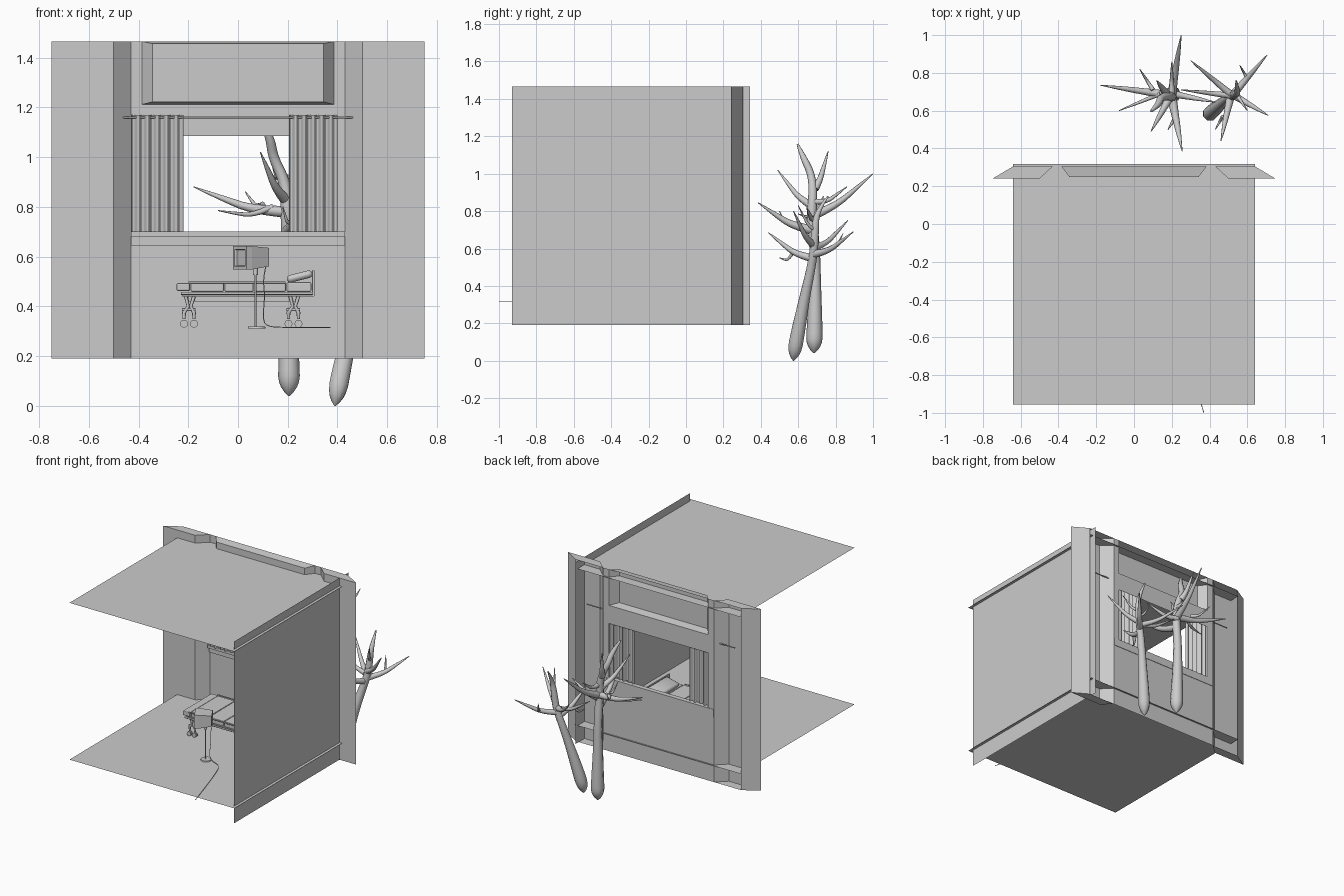
import bpy, bmesh, math
from mathutils import Vector, Matrix

if "Cube" in bpy.data.objects:
    bpy.data.objects.remove(bpy.data.objects["Cube"])


def mesh_obj(name, verts, faces):
    me = bpy.data.meshes.new(name)
    me.from_pydata(verts, [], faces)
    me.update()
    ob = bpy.data.objects.new(name, me)
    bpy.context.collection.objects.link(ob)
    return ob


def panels(name, quads):
    verts = [v for q in quads for v in q]
    faces, i = [], 0
    for q in quads:
        faces.append(tuple(range(i, i + len(q))))
        i += len(q)
    ob = mesh_obj(name, verts, faces)
    bm = bmesh.new()
    bm.from_mesh(ob.data)
    bmesh.ops.remove_doubles(bm, verts=bm.verts, dist=1e-4)
    bmesh.ops.recalc_face_normals(bm, faces=bm.faces)
    bm.to_mesh(ob.data)
    bm.free()
    return ob


def box(name, x, y, z, bevel=0.0, rot=None):
    bm = bmesh.new()
    bmesh.ops.create_cube(bm, size=1)
    bmesh.ops.scale(bm, verts=bm.verts, vec=(x[1]-x[0], y[1]-y[0], z[1]-z[0]))
    if bevel:
        bmesh.ops.bevel(bm, geom=bm.edges[:], offset=bevel, segments=2, profile=0.5, affect='EDGES')
    if rot:
        bmesh.ops.rotate(bm, verts=bm.verts, matrix=rot)
    bmesh.ops.translate(bm, verts=bm.verts, vec=((x[0]+x[1])/2, (y[0]+y[1])/2, (z[0]+z[1])/2))
    me = bpy.data.meshes.new(name)
    bm.to_mesh(me)
    bm.free()
    ob = bpy.data.objects.new(name, me)
    bpy.context.collection.objects.link(ob)
    return ob


def tubes(name, paths, sides=2, kind='POLY'):
    """paths: list of point lists, every point (x, y, z, radius)"""
    cu = bpy.data.curves.new(name, 'CURVE')
    cu.dimensions = '3D'
    cu.bevel_depth = 1.0
    cu.bevel_resolution = sides
    cu.resolution_u = 4
    cu.use_fill_caps = True
    for pts in paths:
        sp = cu.splines.new(kind)
        sp.points.add(len(pts) - 1)
        for p, (x, y, z, r) in zip(sp.points, pts):
            p.co = (x, y, z, 1)
            p.radius = r
        if kind == 'NURBS':
            sp.order_u = 3
            sp.use_endpoint_u = True
    ob = bpy.data.objects.new(name, cu)
    bpy.context.collection.objects.link(ob)
    bpy.ops.object.select_all(action='DESELECT')
    ob.select_set(True)
    bpy.context.view_layer.objects.active = ob
    bpy.ops.object.convert(target='MESH')
    ob = bpy.context.object
    bpy.ops.object.shade_smooth_by_angle(angle=math.radians(50))
    return ob


Z0, Z1, YW = 0.19, 1.465, 0.305

# Floor, ceiling and right wall: single sheets that cross each other
for name, z in (("floor", 0.31), ("ceiling", 1.41)):
    panels(name, [[(-.64, -.955, z), (.64, -.955, z), (.64, .317, z), (-.64, .317, z)]])
panels("right_wall", [[(.62, -.93, Z0), (.62, .342, Z0), (.62, .342, Z1), (.62, -.93, Z1)]])

# Hollow bevelled columns either side of the window
for side, s in (("left", -1), ("right", 1)):
    prof = [(.64*s, YW), (.75*s, .24), (.5*s, .24), (.43*s, YW)]
    q = [[(*a, Z0), (*b, Z0), (*b, Z1), (*a, Z1)] for a, b in zip(prof, prof[1:])]
    q += [[(*p, z) for p in prof] for z in (Z0, Z1)]
    panels(side + "_column", q)

# Window wall with opening and a projecting hollow pelmet above it
def flat(x0, x1, z0, z1):
    return [(x0, YW, z0), (x1, YW, z0), (x1, YW, z1), (x0, YW, z1)]

panels("window_wall", [flat(-.43, .43, Z0, .69), flat(-.43, -.385, .69, 1.085), flat(.385, .43, .69, 1.085),
                       flat(-.43, .43, 1.085, 1.212), flat(-.43, -.385, 1.212, Z1), flat(.385, .43, 1.212, Z1)])
outer = flat(-.385, .385, 1.212, Z1)
inner = [(-.343, .25, 1.222), (.343, .25, 1.222), (.343, .25, 1.456), (-.343, .25, 1.456)]
panels("pelmet", [inner] + [[outer[i], outer[(i+1) % 4], inner[(i+1) % 4], inner[i]] for i in range(4)])

# Window sill
box("window_sill", (-.43, .43), (.275, .308), (.68, .70))
box("sill_trim", (-.43, .43), (.29, .308), (.645, .68))

# Curtains and rod
tubes("curtain_rod", [[(-.575, .278, 1.16, .004), (.575, .278, 1.16, .004)]])
for name, x0, x1 in (("left_curtain", -.43, -.22), ("right_curtain", .205, .40)):
    n = 60
    row = []
    for i in range(n + 1):
        t = i / n
        row.append((x0 + (x1-x0)*t, .276 + .013*math.sin(t*11*math.pi) + .004*math.sin(t*17)))
    v = [(x, y, z) for z in (.70, 1.17) for x, y in row]
    ob = mesh_obj(name, v, [(i, i+1, n+2+i, n+1+i) for i in range(n)])
    ob.data.shade_smooth()

# Bed: frame, mattress, boards
BY0, BY1 = -.26, .06
box("bed_frame", (-.225, .305), (BY0+.01, BY1-.01), (.44, .458))
box("bed_subframe", (-.2, .245), (BY0+.05, BY1-.05), (.42, .44))
for i, (a, b) in enumerate(((-.19, -.057), (-.054, .063), (.066, .192), (.195, .295))):
    box(f"mattress_section_{i+1}", (a, b), (BY0+.012, BY1-.012), (.458, .497), .006)
box("bed_footboard", (-.247, -.193), (BY0, BY1), (.462, .493), .005)
box("bed_headboard", (.298, .308), (BY0+.01, BY1-.01), (.44, .545), .003)
for y in (BY0, BY1):
    tubes("bed_side_rail", [[(-.23, y, .452, .006), (.3, y, .452, .006)],
                            [(-.2, y, .495, .004), (.19, y, .495, .004)]])
pillow = box("pillow", (.195, .30), (BY0+.05, BY1-.05), (.505, .535), .013, Matrix.Rotation(math.radians(-14), 3, 'Y'))
pillow.data.shade_smooth()

# Bed legs with twin castors
for end, x in (("foot", -.195), ("head", .225)):
    for side, y in (("front", BY0+.035), ("back", BY1-.035)):
        tubes(f"bed_{end}_{side}_leg", [[(x-.015, y, .44, .007), (x-.005, y, .40, .007), (x-.022, y, .375, .008), (x-.022, y, .35, .006)],
                                        [(x+.018, y, .44, .007), (x+.005, y, .40, .007), (x+.018, y, .375, .008), (x+.018, y, .35, .006)],
                                        [(x-.03, y, .387, .006), (x+.025, y, .387, .006)]])
        for dx in (-.022, .018):
            for dy in (-.007, .007):
                tubes(f"bed_{end}_{side}_wheel", [[(x+dx, y+dy-.004, .33, .016), (x+dx, y+dy+.004, .33, .016)]], 3)

# Monitor turned towards the left, tapering to the back
R = Matrix.Translation((.055, -.46, .595)) @ Matrix.Rotation(math.radians(-60), 4, 'Z')
def ring(w, h, y, dz=0):
    return [tuple(R @ Vector((sx*w, y, sz*h + dz))) for sx, sz in ((-1, -1), (1, -1), (1, 1), (-1, 1))]

rings = [ring(.04, .031, -.045), ring(.043, .034, -.055), ring(.055, .047, -.055), ring(.055, .047, -.03), ring(.044, .037, .055, .003)]
q = [rings[0], rings[-1]]
for a, b in zip(rings, rings[1:]):
    q += [[a[i], a[(i+1) % 4], b[(i+1) % 4], b[i]] for i in range(4)]
panels("monitor", q)

# Monitor stand and cable
tubes("monitor_stand", [[(.07, -.46, .56, .010), (.07, -.46, .525, .010)], [(.07, -.46, .53, .004), (.07, -.46, .318, .004)]])
tubes("stand_base", [[(.075, -.46, .311, .036), (.075, -.46, .318, .034)]], 4)
tubes("monitor_cable", [[(.115, -.44, .57, .002), (.10, -.45, .52, .002), (.108, -.455, .44, .002), (.10, -.46, .36, .002), (.11, -.46, .318, .002),
                         (.2, -.49, .315, .002), (.24, -.58, .315, .002), (.31, -.8, .315, .002), (.37, -1.0, .315, .002)]], 1, 'NURBS')


# Bare trees: pointed thick trunk with tapering curved branches
def tree(name, trunk, branches):
    paths = [trunk]
    for start, tip, r in branches:
        a, b = Vector(start), Vector(tip)
        d = b - a
        m1 = a + d*.35 + Vector((0, 0, -.03))
        m2 = a + d*.7 + Vector((0, 0, -.015))
        paths.append([(*a, r), (*m1, r*.75), (*m2, r*.5), (*b, .002)])
    tubes(name, paths, 2, 'NURBS')

tree("tall_tree",
     [(.205, .685, .04, .003), (.205, .685, .075, .045), (.205, .688, .18, .042), (.2, .69, .4, .032), (.2, .69, .6, .027),
      (.2, .67, .78, .028), (.19, .68, .9, .023), (.14, .67, 1.0, .02), (.13, .63, 1.08, .019), (.09, .597, 1.157, .006)],
     [((.2, .69, .78), (.25, 1.0, 1.0), .024),
      ((.2, .68, .78), (-.178, .735, .88), .024),
      ((.14, .69, .80), (-.08, .60, .785), .013),
      ((.2, .67, .70), (.255, .385, .845), .026),
      ((.19, .67, .83), (.09, .49, 1.02), .022),
      ((.17, .69, .92), (.12, .76, 1.12), .022),
      ((.2, .69, .76), (.43, .645, .82), .02),
      ((.1, .71, .81), (.03, .82, .86), .012),
      ((.2, .69, .85), (.2, .86, .93), .016),
      ((.21, .55, .74), (.18, .5, .80), .010)])

tree("small_tree",
     [(.39, .575, 0, .003), (.395, .577, .035, .042), (.42, .60, .16, .04), (.46, .635, .34, .03), (.5, .67, .5, .025),
      (.53, .685, .6, .024), (.54, .69, .7, .022), (.55, .70, .80, .015), (.54, .76, .88, .004)],
     [((.52, .68, .57), (.705, .895, .69), .022),
      ((.51, .67, .55), (.46, .44, .685), .022),
      ((.52, .68, .6), (.3, .865, .75), .02),
      ((.53, .68, .62), (.71, .575, .8), .02),
      ((.51, .68, .6), (.25, .71, .73), .017),
      ((.47, .57, .575), (.43, .50, .55), .010),
      ((.6, .77, .6), (.56, .84, .68), .010),
      ((.54, .69, .7), (.6, .60, .83), .012)])
